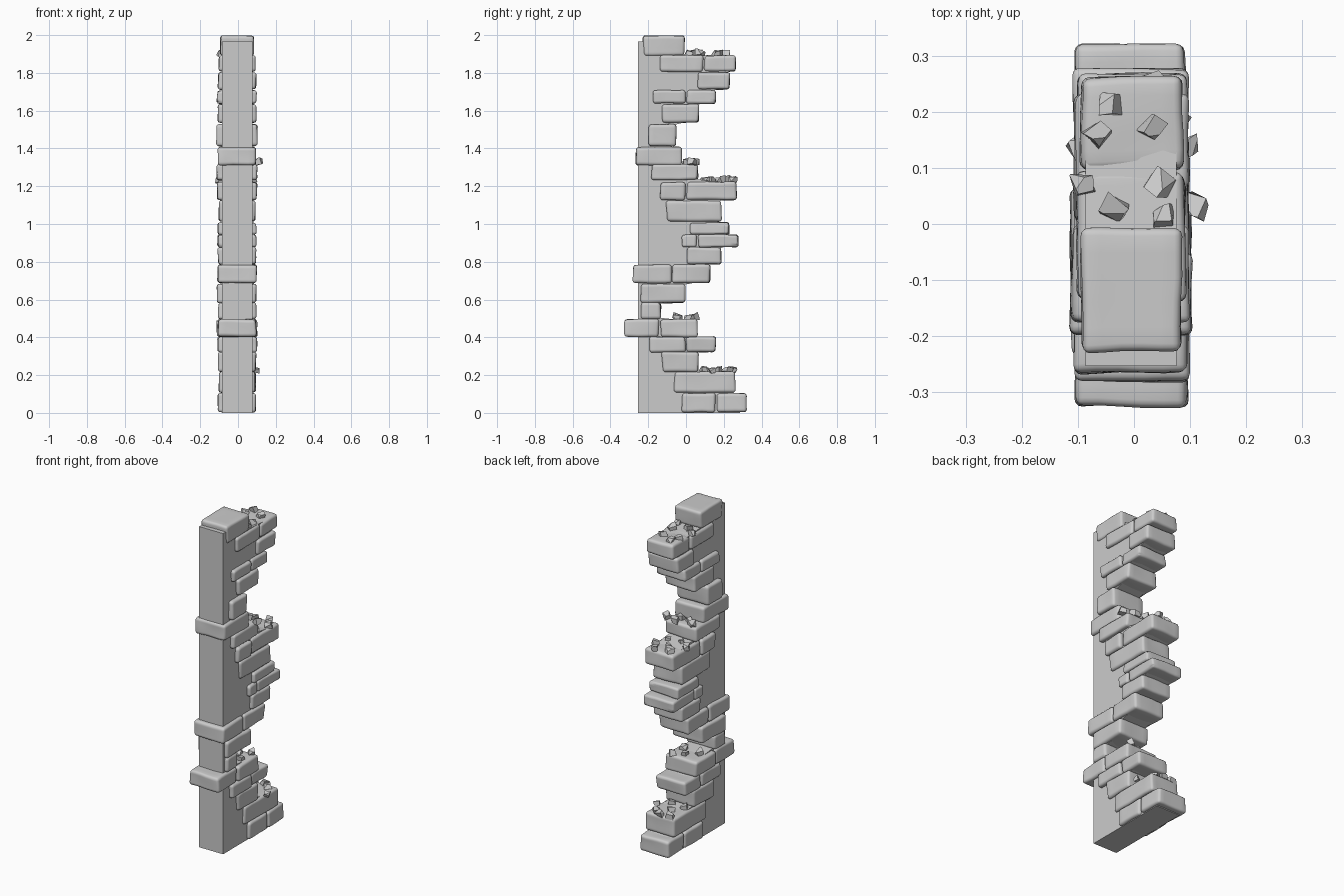
import bpy, bmesh, random
from mathutils import Vector, noise, Matrix

if "Cube" in bpy.data.objects:
    bpy.data.objects.remove(bpy.data.objects["Cube"])

random.seed(7)

# Courses from the ground up: bottom z, top z, brick joints along y
COURSES = [
    (0.003, 0.105, (-0.025, 0.16, 0.325)),
    (0.105, 0.22, (-0.065, 0.265)),
    (0.215, 0.325, (-0.13, 0.07)),
    (0.32, 0.405, (-0.195, 0.0, 0.16)),
    (0.40, 0.498, (-0.33, -0.14, 0.065)),
    (0.495, 0.585, (-0.24, -0.13)),
    (0.58, 0.685, (-0.24, 0.0)),
    (0.685, 0.787, (-0.285, -0.075, 0.13)),
    (0.785, 0.877, (0.0, 0.19)),
    (0.875, 0.945, (-0.025, 0.06, 0.28)),
    (0.943, 1.01, (0.02, 0.23)),
    (1.01, 1.125, (-0.105, 0.19)),
    (1.125, 1.225, (-0.14, 0.0, 0.27)),
    (1.23, 1.32, (-0.185, 0.065)),
    (1.31, 1.41, (-0.27, -0.02)),
    (1.41, 1.53, (-0.20, -0.05)),
    (1.535, 1.635, (-0.13, 0.07)),
    (1.635, 1.71, (-0.18, 0.0, 0.16)),
    (1.71, 1.805, (0.06, 0.235)),
    (1.805, 1.895, (-0.14, 0.095, 0.265)),
    (1.89, 2.0, (-0.23, -0.005)),
]


def finish(bm, name):
    bmesh.ops.recalc_face_normals(bm, faces=bm.faces)
    mesh = bpy.data.meshes.new(name)
    bm.to_mesh(mesh)
    bm.free()
    ob = bpy.data.objects.new(name, mesh)
    bpy.context.collection.objects.link(ob)
    return ob


def brick(name, y0, y1, z0, z1, half):
    bm = bmesh.new()
    bmesh.ops.create_cube(bm, size=1)
    size = Vector((2 * half, y1 - y0, z1 - z0))
    mid = Vector((-0.005, (y0 + y1) / 2, (z0 + z1) / 2))
    for v in bm.verts:
        v.co = Vector(v.co * size) + mid
        v.co -= Vector([(1 if c > m else -1) * random.uniform(0, a)
                        for c, m, a in zip(v.co, mid, (0.008, 0.007, 0.004))])
    bmesh.ops.subdivide_edges(bm, edges=bm.edges[:], cuts=4, use_grid_fill=True)
    seed = Vector((random.random(), random.random(), random.random())) * 50
    for v in bm.verts:
        v.co += noise.noise_vector(v.co * 11 + seed) * 0.004
    ob = finish(bm, name)
    bev = ob.modifiers.new("worn_edges", 'BEVEL')
    bev.width = 0.014
    bev.segments = 3
    bev.limit_method = 'ANGLE'
    bev.angle_limit = 0.9
    for p in ob.data.polygons:
        p.use_smooth = True
    return ob


# Brick courses
for i, (z0, z1, joints) in enumerate(COURSES):
    for j in range(len(joints) - 1):
        half = 0.094 if i == 20 or (i == 19 and j == 1) else random.uniform(0.101, 0.112)
        brick(f"brick_{i + 1}_{j + 1}", joints[j], joints[j + 1], z0, z1, half)

# Flat wall core with a ragged edge hidden inside the bricks
profile = [(-0.253, 0)]
for i, (z0, z1, joints) in enumerate(COURSES):
    edge = joints[-1] - 0.04
    lo = 0 if i == 0 else z0 + 0.012
    hi = 1.965 if i == 20 else z1 - 0.012
    profile += [(edge, lo), (edge, hi)]
profile.append((-0.253, 1.965))
bm = bmesh.new()
face = bm.faces.new([bm.verts.new((-0.086, y, z)) for y, z in profile])
ext = bmesh.ops.extrude_face_region(bm, geom=[face])
bmesh.ops.translate(bm, vec=(0.162, 0, 0),
                    verts=[g for g in ext["geom"] if isinstance(g, bmesh.types.BMVert)])
finish(bm, "wall_core")


def chip(name, x, y, z):
    # Faceted pebble: skewed block with one corner knocked off
    bm = bmesh.new()
    s = random.uniform(0.028, 0.042)
    bmesh.ops.create_cube(bm, size=s)
    for v in bm.verts:
        v.co += Vector([random.uniform(-0.2, 0.2) * s for _ in range(3)])
        v.co.z *= 0.85
    n = Vector((random.choice((-1, 1)), 0.7, 1)).normalized()
    cut = bmesh.ops.bisect_plane(bm, geom=bm.verts[:] + bm.edges[:] + bm.faces[:],
                                 plane_co=n * s * 0.45, plane_no=n, clear_outer=True)
    bmesh.ops.holes_fill(bm, edges=[e for e in bm.edges if e.is_boundary])
    turn = Matrix.Rotation(random.uniform(0, 6.28), 4, 'Z') @ Matrix.Rotation(random.uniform(-0.4, 0.4), 4, 'X')
    bmesh.ops.transform(bm, matrix=Matrix.Translation((x, y, z + s * 0.3)) @ turn, verts=bm.verts)
    finish(bm, name)


# Rubble lying on the ledges: height and (x, y) spots
LEDGES = [
    (1.893, ((-0.045, 0.215), (-0.065, 0.16), (0.035, 0.17), (-0.09, 0.07),
             (0.045, 0.075), (-0.035, 0.03), (0.055, 0.015))),
    (1.318, ((0.105, 0.03), (0.04, 0.05), (-0.03, 0.01), (-0.07, 0.04), (0.03, 0.005))),
    (1.222, ((-0.1, 0.14), (-0.05, 0.23), (0.04, 0.25), (0.0, 0.17), (0.07, 0.19), (-0.04, 0.1), (0.05, 0.11))),
    (0.495, ((-0.06, -0.04), (0.05, -0.05), (0.0, 0.01), (0.06, 0.045))),
    (0.217, ((0.1, 0.14), (-0.06, 0.1), (0.03, 0.09), (-0.02, 0.17), (0.05, 0.22), (-0.06, 0.24), (0.0, 0.25))),
]
for k, (z, spots) in enumerate(LEDGES):
    for m, (x, y) in enumerate(spots):
        chip(f"rubble_{k + 1}_{m + 1}", x, y, z)
